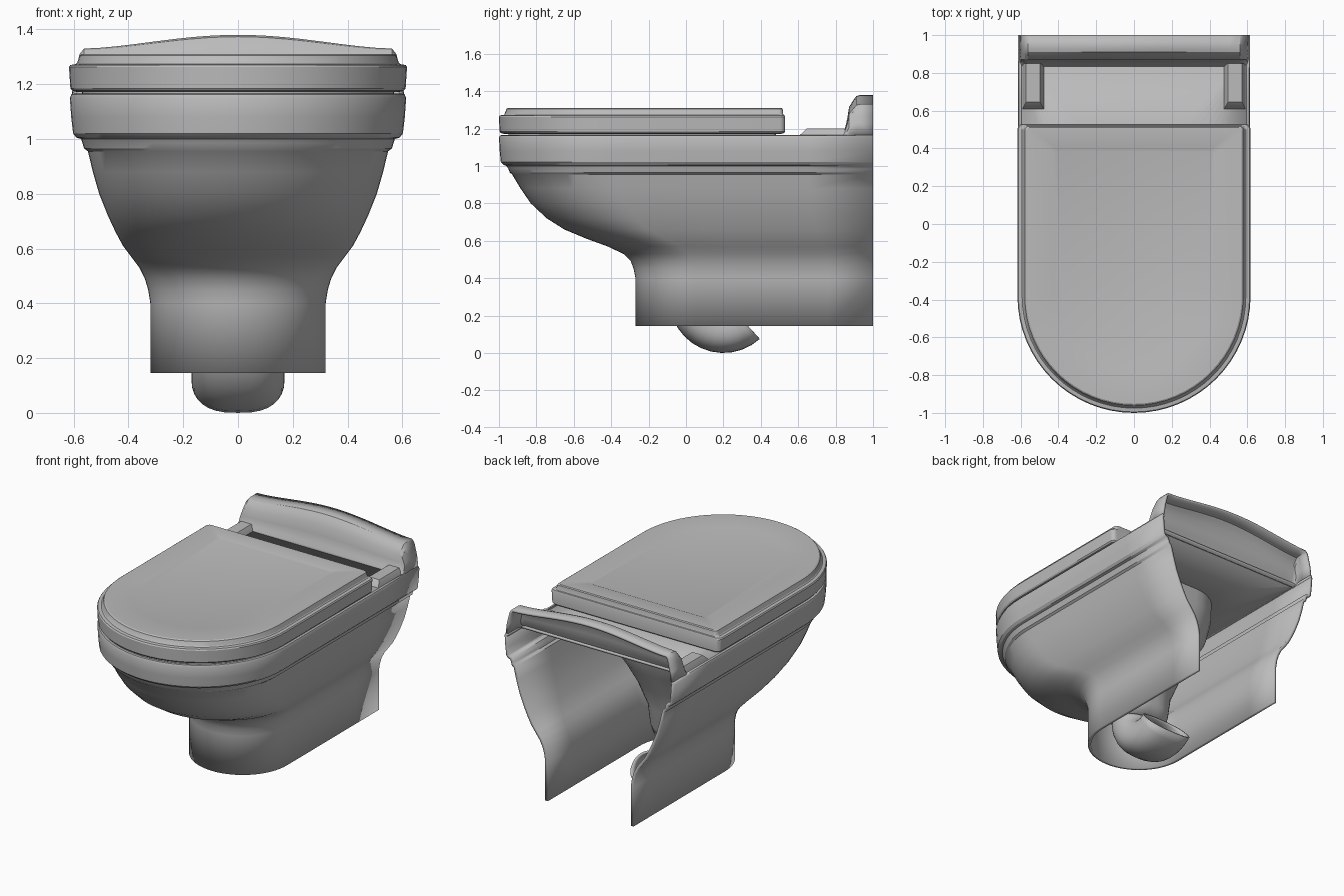
import bpy, bmesh, math
from mathutils import Vector

if "Cube" in bpy.data.objects:
    bpy.data.objects.remove(bpy.data.objects["Cube"])

ceramic = bpy.data.materials.new("ceramic_grey")
ceramic.diffuse_color = (0.5, 0.5, 0.5, 1)
ceramic.use_nodes = True
ceramic.node_tree.nodes["Principled BSDF"].inputs["Base Color"].default_value = ceramic.diffuse_color


def finish(name, bm, thick=0, fix=True, angle=30):
    if fix:
        bmesh.ops.recalc_face_normals(bm, faces=bm.faces)
    me = bpy.data.meshes.new(name)
    bm.to_mesh(me)
    bm.free()
    me.materials.append(ceramic)
    ob = bpy.data.objects.new(name, me)
    bpy.context.collection.objects.link(ob)
    if thick:
        m = ob.modifiers.new("wall", 'SOLIDIFY')
        m.thickness = thick
        m.offset = -1
    bpy.ops.object.select_all(action='DESELECT')
    ob.select_set(True)
    bpy.context.view_layer.objects.active = ob
    bpy.ops.object.shade_smooth_by_angle(angle=math.radians(angle))
    return ob


def loft(rows, closed=False, caps=()):
    bm = bmesh.new()
    vs = [[bm.verts.new(p) for p in r] for r in rows]
    n = len(rows[0])
    for a, b in zip(vs, vs[1:]):
        for i in range(n if closed else n - 1):
            k = (i + 1) % n
            bm.faces.new((a[i], a[k], b[k], b[i]))
    for c in caps:
        bm.faces.new(vs[c])
    return bm


def front_arc(w, f, z, n=32):
    """Rounded front half, running left to right."""
    yc = f + w
    return [Vector((-w * math.cos(math.pi * i / n), yc - w * math.sin(math.pi * i / n), z))
            for i in range(n + 1)]


def outline(w, f, back, r, z):
    """Closed plan: rounded front, straight sides, rear corners of radius r."""
    r = min(r, w)
    pts = front_arc(w, f, z)
    for sx, order in ((1, range(9)), (-1, range(8, -1, -1))):
        for i in order:
            a = math.pi / 2 * i / 8
            pts.append(Vector((sx * (w - r + r * math.cos(a)), back - r + r * math.sin(a), z)))
    return pts


# Outer body: open at the wall side; entries are height, half width, front
profile = [(.145, .32, -.27), (.40, .32, -.27), (.45, .328, -.28), (.49, .34, -.295),
           (.53, .36, -.335), (.57, .39, -.42), (.61, .42, -.53), (.66, .447, -.65),
           (.72, .475, -.745), (.80, .507, -.83), (.88, .53, -.885), (.955, .548, -.93),
           (.965, .562, -.942), (.985, .568, -.95), (1.0, .573, -.96), (1.005, .59, -.975),
           (1.02, .602, -.99), (1.08, .609, -.996), (1.15, .614, -1.0), (1.163, .608, -.994),
           (1.166, .595, -.98)]
rows = []
for z, w, f in profile:
    yc = f + w
    steps = [.75, .5, .25]
    left = [Vector((-w, 1, z))] + [Vector((-w, yc + (1 - yc) * t, z)) for t in steps]
    right = [Vector((-p.x, p.y, z)) for p in reversed(left)]
    rows.append(left + front_arc(w, f, z) + right)
finish("outer_body", loft(rows), .02, fix=False)

# Deck running into the bowl, ending at the trap inlet
bowl = [(.60, -.985, .86, .01, 1.164), (.40, -.76, .42, .25, 1.164), (.405, -.75, .41, .26, 1.05),
        (.39, -.70, .39, .28, .92), (.34, -.60, .34, .30, .80), (.27, -.42, .27, .25, .66),
        (.21, -.23, .21, .2, .50), (.18, -.13, .19, .15, .37)]
rows = [outline(*b) for b in bowl]
rows.append([Vector((p.x * .17 / .18, .03 + .12 * (p.y - .03) / .16, .29)) for p in rows[-1]])
finish("deck_and_bowl", loft(rows, True), .015)

# Trap bend: oval tube swept around a horizontal axis
rows = []
for s in range(13):
    a = math.radians(-90 + 132 * s / 12)
    row = []
    for i in range(32):
        t = math.tau * i / 32
        c, d = math.cos(t), math.sin(t)
        x = .17 * math.copysign(abs(c) ** .75, c)
        rad = .17 + .12 * math.copysign(abs(d) ** .9, d)
        row.append((x, .2 + rad * math.sin(a), .29 - rad * math.cos(a)))
    rows.append(row)
finish("trap_bend", loft(rows, True), .012)

# Seat cover: stepped rim and shallow centre panel
lid = [(.59, -.975, .51, .025, 1.172), (.605, -.99, .525, .03, 1.176), (.612, -.997, .53, .03, 1.185),
       (.617, -1.0, .53, .03, 1.262), (.612, -.995, .527, .03, 1.27), (.592, -.975, .522, .025, 1.273),
       (.587, -.97, .52, .025, 1.278), (.578, -.96, .517, .022, 1.305), (.57, -.952, .511, .02, 1.31),
       (.435, -.79, .40, .02, 1.31), (.42, -.77, .39, .02, 1.306)]
finish("lid", loft([outline(*l) for l in lid], True, (0, -1)), angle=25)

# Lid spacer in the gap above the rim
spacer = [(.57, -.95, .48, .02, 1.155), (.57, -.95, .48, .02, 1.18)]
finish("seat_spacer", loft([outline(*l) for l in spacer], True, (0, 1)))

# Rear upstand: hollow hood with a bowed crest, tapering into the rim at the ends
front = [(.83, 0), (.836, .12), (.85, .22), (.862, .45), (.872, .72), (.895, .88),
         (.91, .97), (.93, 1), (1.0, 1)]
xs = [(.606, 1.166), (.598, 1.23), (.588, 1.27), (.578, 1.31), (.562, 1.33)]
half = [(x, z) for x, z in xs]
for i in range(1, 11):
    x = .562 * (1 - i / 10)
    half.append((x, 1.33 + .05 * (.5 + .5 * math.cos(math.pi * x / .562)) ** .8))
stations = [(-x, z) for x, z in half] + [(x, z) for x, z in reversed(half[:-1])]
rows = [[(x, y, 1.15 + (zt - 1.15) * k) for y, k in front] for x, zt in stations]
bm = loft(rows)
bm.normal_update()
if sum(f.normal.z for f in bm.faces) < 0:
    bmesh.ops.reverse_faces(bm, faces=bm.faces)
finish("rear_upstand", bm, .016, fix=False)

# Hinge blocks with sloped edges on either side of the deck
for side, label in ((-1, "left"), (1, "right")):
    def rect(x0, x1, y0, y1, z):
        return [(side * x0, y0, z), (side * x1, y0, z), (side * x1, y1, z), (side * x0, y1, z)]
    bm = loft([rect(.475, .592, .605, .85, 1.155), rect(.478, .59, .61, .85, 1.166),
               rect(.498, .572, .645, .85, 1.2)], True, (0, 2))
    finish("hinge_block_" + label, bm)
